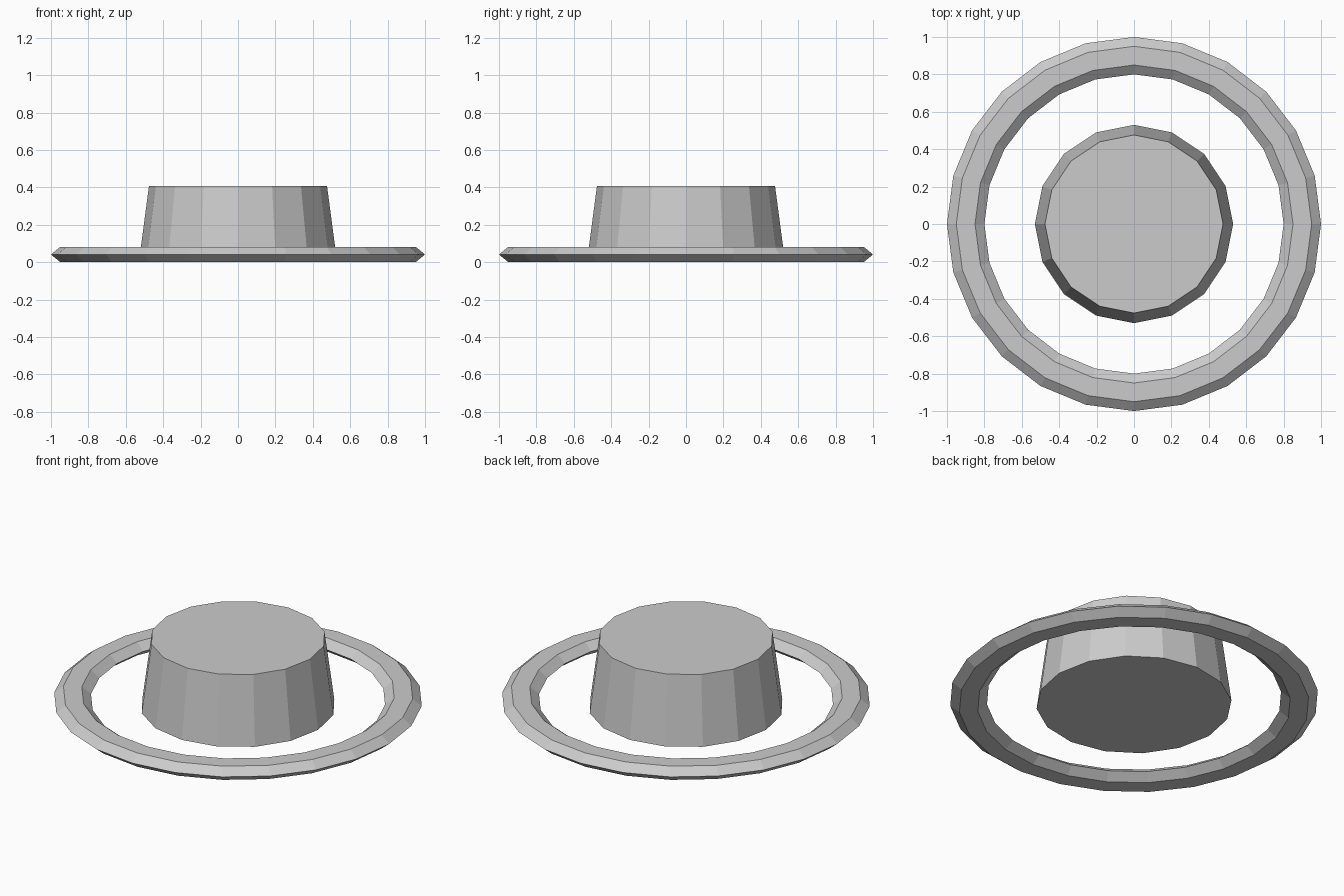
import bpy, bmesh
from math import sin, cos, tau

if "Cube" in bpy.data.objects:
    bpy.data.objects.remove(bpy.data.objects["Cube"])


def lathe(name, profile, sides, closed):
    """Spin a (radius, z) profile about z; closed joins its ends, otherwise ends are capped."""
    bm = bmesh.new()
    rings = [[bm.verts.new((r * cos(tau * i / sides), r * sin(tau * i / sides), z))
              for i in range(sides)] for r, z in profile]
    for k in range(len(rings) if closed else len(rings) - 1):
        a, b = rings[k], rings[(k + 1) % len(rings)]
        for i in range(sides):
            j = (i + 1) % sides
            bm.faces.new((a[i], a[j], b[j], b[i]))
    if not closed:
        bm.faces.new(rings[0][::-1])
        bm.faces.new(rings[-1])
    bmesh.ops.recalc_face_normals(bm, faces=bm.faces)
    mesh = bpy.data.meshes.new(name)
    bm.to_mesh(mesh)
    bm.free()
    obj = bpy.data.objects.new(name, mesh)
    bpy.context.collection.objects.link(obj)
    return obj


# Flattened six-sided ring
lathe("outer_ring", [(1.0, 0.041), (0.95, 0.082), (0.85, 0.082),
                     (0.8, 0.041), (0.85, 0.0), (0.95, 0.0)], 24, True)

# Tapered sixteen-sided drum in the middle
lathe("centre_drum", [(0.53, 0.0), (0.476, 0.408)], 16, False)
